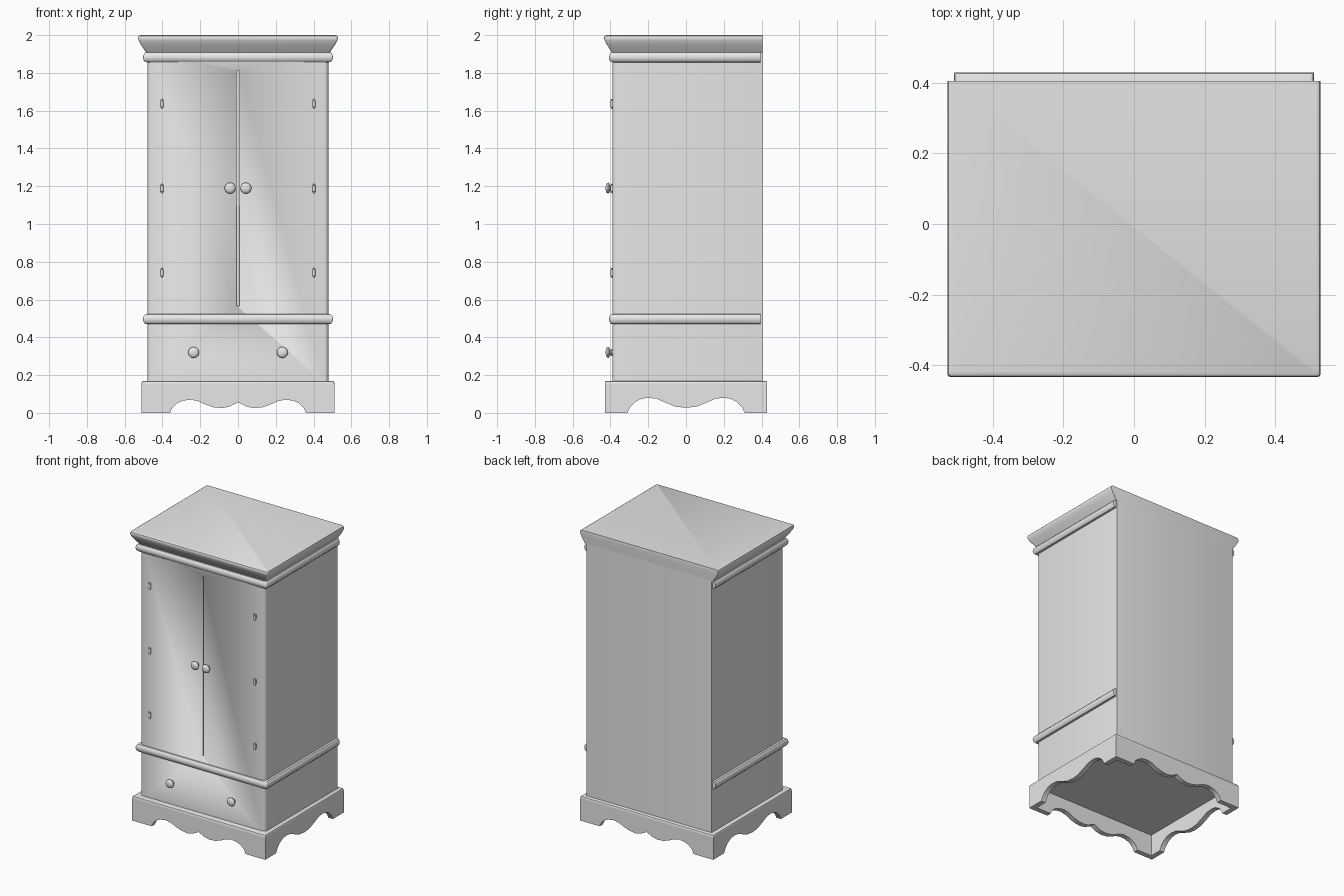
import bpy, bmesh, math
from mathutils import Vector, Matrix

if "Cube" in bpy.data.objects:
    bpy.data.objects.remove(bpy.data.objects["Cube"])

grey = bpy.data.materials.new("plain_grey")
grey.diffuse_color = (0.8, 0.8, 0.8, 1)
grey.use_nodes = True
grey.node_tree.nodes["Principled BSDF"].inputs["Base Color"].default_value = grey.diffuse_color


def finish(name, bm, angle=35):
    bmesh.ops.recalc_face_normals(bm, faces=bm.faces)
    me = bpy.data.meshes.new(name)
    bm.to_mesh(me)
    bm.free()
    ob = bpy.data.objects.new(name, me)
    bpy.context.collection.objects.link(ob)
    me.materials.append(grey)
    bpy.ops.object.select_all(action='DESELECT')
    ob.select_set(True)
    bpy.context.view_layer.objects.active = ob
    bpy.ops.object.shade_smooth_by_angle(angle=math.radians(angle))
    return ob


def loft(name, profile, half, front, back, radius, back_grows=False):
    """Stack outlines with rounded corners; profile is (overhang, z)."""
    bm = bmesh.new()
    rings = []
    for o, z in profile:
        w, f = half + o, front - o
        b = back + (o if back_grows else 0)
        rb = radius if back_grows else 0.001
        pts = []
        for cx, cy, r, start in ((w, b, rb, 0), (-w, b, rb, 90),
                                 (-w, f, radius, 180), (w, f, radius, 270)):
            ox, oy = cx - math.copysign(r, cx), cy - math.copysign(r, cy)
            for i in range(5):
                a = math.radians(start + 22.5 * i)
                pts.append(bm.verts.new((ox + r * math.cos(a), oy + r * math.sin(a), z)))
        rings.append(pts)
    n = len(rings[0])
    for lo, hi in zip(rings, rings[1:]):
        for i in range(n):
            bm.faces.new((lo[i], lo[(i + 1) % n], hi[(i + 1) % n], hi[i]))
    bm.faces.new(rings[0])
    bm.faces.new(rings[-1])
    return finish(name, bm)


def lathe(name, profile, matrix, steps=20):
    """Turn a (radius, height) profile around its local z axis."""
    bm = bmesh.new()
    vs = [bm.verts.new((r, 0, h)) for r, h in profile]
    es = [bm.edges.new(p) for p in zip(vs, vs[1:])]
    bmesh.ops.spin(bm, geom=vs + es, axis=(0, 0, 1), cent=(0, 0, 0),
                   angle=math.tau, steps=steps, use_merge=True)
    bmesh.ops.remove_doubles(bm, verts=bm.verts, dist=0.0001)
    bm.transform(matrix)
    return finish(name, bm, 50)


# Cabinet body with rounded front corners
body = loft("cabinet_body", [(0, 0.16), (0, 1.915)], 0.48, -0.39, 0.405, 0.025)

# Groove between the two doors
bm = bmesh.new()
bmesh.ops.create_cube(bm, size=1, matrix=Matrix.Translation((0, -0.39, 1.1875))
                      @ Matrix.Diagonal((0.016, 0.05, 1.245, 1)))
cutter = finish("door_gap_cutter", bm)
cutter.hide_render = True
cutter.hide_viewport = True
cut = body.modifiers.new("door_gap", 'BOOLEAN')
cut.object = cutter
cut.operation = 'DIFFERENCE'
cut.solver = 'EXACT'

# Half-round mouldings on the front and sides
bead = [(-0.005, 0), (0.012, 0.003), (0.02, 0.013), (0.023, 0.027),
        (0.02, 0.042), (0.012, 0.052), (-0.005, 0.056)]
for name, z in (("waist_moulding", 0.469), ("upper_moulding", 1.855)):
    loft(name, [(o, z + h) for o, h in bead], 0.48, -0.385, 0.395, 0.006)

# Flared crown
loft("crown", [(0.006, 1.908), (0.018, 1.925), (0.034, 1.95), (0.046, 1.972),
               (0.049, 1.985), (0.046, 1.995), (0.038, 2.0)],
     0.48, -0.385, 0.405, 0.01)

# Base rim
loft("base_rim", [(0, 0.15), (0, 0.16), (-0.003, 0.167), (-0.009, 0.17)],
     0.51, -0.43, 0.43, 0.005, True)

# Scalloped skirt boards, half outline from leg to centre
wide = [(0.51, 0), (0.36, 0), (0.348, 0.027), (0.325, 0.05), (0.29, 0.065),
        (0.25, 0.07), (0.21, 0.062), (0.17, 0.043), (0.13, 0.03),
        (0.085, 0.025), (0.045, 0.033), (0.02, 0.046), (0, 0.056)]
deep = [(0.43, 0), (0.31, 0), (0.296, 0.03), (0.27, 0.057), (0.235, 0.075),
        (0.2, 0.08), (0.155, 0.075), (0.11, 0.055), (0.055, 0.033), (0, 0.027)]


def skirt(name, half, distance, angle):
    """Board with mitred ends, standing at a distance from the centre."""
    t, end = 0.035, half[0][0]
    line = half + [(-x, z) for x, z in half[-2::-1]]
    bm = bmesh.new()
    cols = []
    for x, z in line:
        xi = math.copysign(end - t, x) if abs(x) == end else x
        cols.append([bm.verts.new(c) for c in (
            (x, -distance, z), (x, -distance, 0.15),
            (xi, -distance + t, 0.15), (xi, -distance + t, z))])
    for a, b in zip(cols, cols[1:]):
        for i in range(4):
            j = (i + 1) % 4
            bm.faces.new((a[i], a[j], b[j], b[i]))
    bm.faces.new(cols[0])
    bm.faces.new(cols[-1])
    bm.transform(Matrix.Rotation(math.radians(angle), 4, 'Z'))
    finish(name, bm)


skirt("front_skirt", wide, 0.43, 0)
skirt("back_skirt", wide, 0.43, 180)
skirt("right_skirt", deep, 0.51, 90)
skirt("left_skirt", deep, 0.51, -90)

# Door and drawer knobs
knob = [(0, -0.003), (0.018, -0.003), (0.018, 0.005), (0.013, 0.009), (0.014, 0.013),
        (0.025, 0.016), (0.029, 0.022), (0.026, 0.029), (0.016, 0.034), (0, 0.036)]
for side, s in (("left", -1), ("right", 1)):
    for kind, x, z in (("door", 0.042, 1.19), ("drawer", 0.235, 0.32)):
        lathe(f"{side}_{kind}_knob", knob, Matrix.Translation((s * x, -0.39, z))
              @ Matrix.Rotation(math.pi / 2, 4, 'X'))

# Door hinges: turned barrel and a small leaf
barrel = [(0, -0.026), (0.005, -0.023), (0.004, -0.019), (0.008, -0.017),
          (0.008, 0.017), (0.004, 0.019), (0.005, 0.023), (0, 0.026)]
for side, s in (("left", -1), ("right", 1)):
    for i, z in enumerate((0.742, 1.188, 1.637)):
        lathe(f"{side}_hinge_barrel_{i}", barrel,
              Matrix.Translation((s * 0.402, -0.393, z)), 10)
        bm = bmesh.new()
        bmesh.ops.create_cube(bm, size=1, matrix=Matrix.Translation(
            (s * 0.404, -0.391, z + 0.006)) @ Matrix.Diagonal((0.022, 0.006, 0.03, 1)))
        finish(f"{side}_hinge_leaf_{i}", bm)
